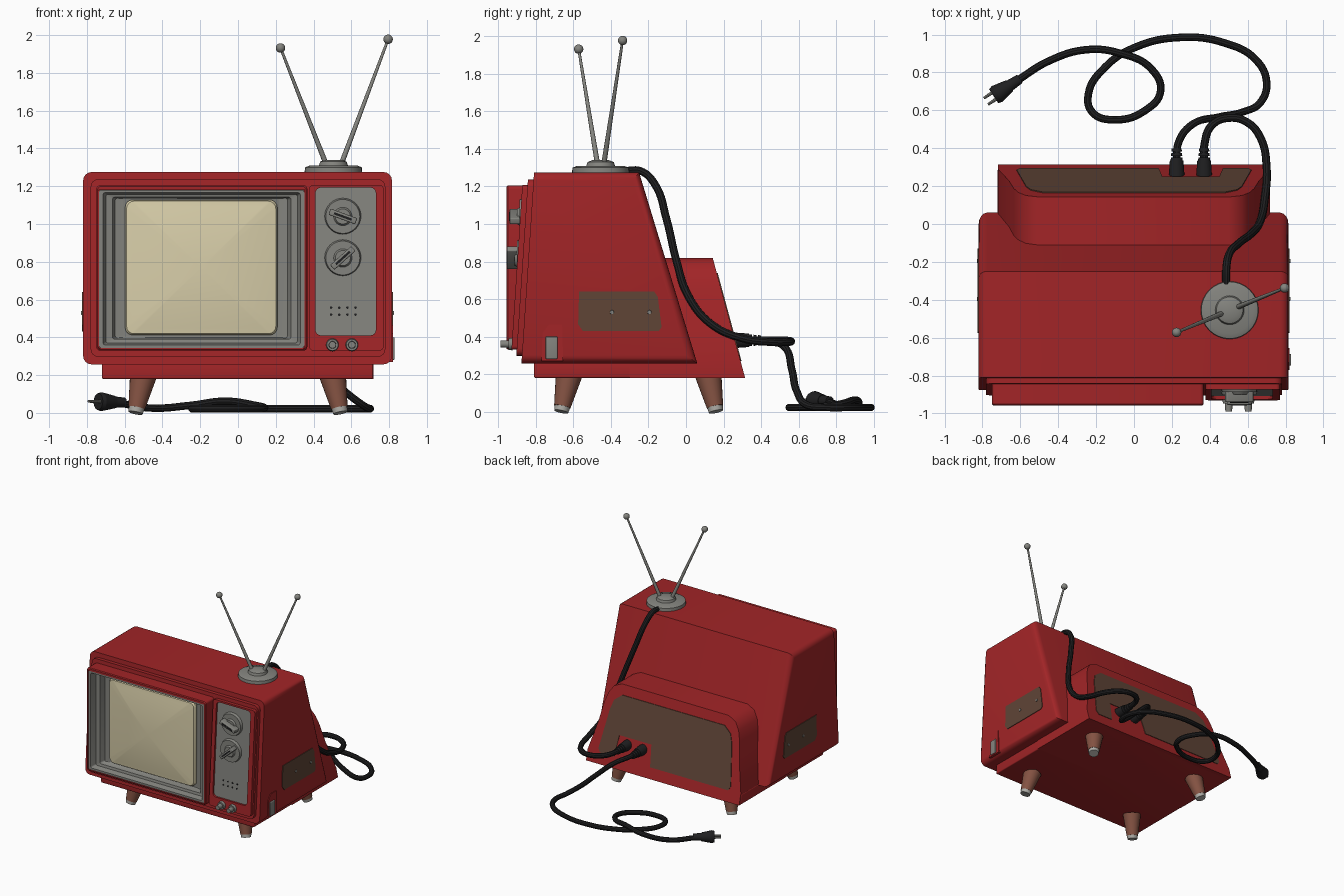
import bpy, bmesh, math
from mathutils import Vector, Matrix

if "Cube" in bpy.data.objects:
    bpy.data.objects.remove(bpy.data.objects["Cube"])


def material(name, rgb):
    m = bpy.data.materials.new(name)
    m.diffuse_color = (*rgb, 1)
    m.use_nodes = True
    m.node_tree.nodes["Principled BSDF"].inputs["Base Color"].default_value = m.diffuse_color
    return m


RED = material("red_shell", (0.36, 0.018, 0.02))
GREY = material("grey_metal", (0.23, 0.23, 0.21))
CREAM = material("cream_screen", (0.69, 0.62, 0.40))
BROWN = material("dark_brown_plate", (0.115, 0.058, 0.037))
WOOD = material("brown_leg", (0.23, 0.085, 0.055))
BLACK = material("black_rubber", (0.014, 0.014, 0.015))
PALE = material("pale_foot", (0.42, 0.41, 0.38))


def finish(name, bm, mat):
    bmesh.ops.recalc_face_normals(bm, faces=bm.faces)
    me = bpy.data.meshes.new(name)
    bm.to_mesh(me)
    bm.free()
    me.materials.append(mat)
    ob = bpy.data.objects.new(name, me)
    bpy.context.collection.objects.link(ob)
    return ob


def loft(name, rings, mat, bevel=0, pick=None):
    """Skin a list of closed point rings and cap both ends."""
    bm = bmesh.new()
    vs = [[bm.verts.new(p) for p in r] for r in rings]
    n = len(vs[0])
    for a, b in zip(vs, vs[1:]):
        for i in range(n):
            bm.faces.new((a[i], a[(i + 1) % n], b[(i + 1) % n], b[i]))
    bm.faces.new(vs[0])
    bm.faces.new(vs[-1])
    if bevel:
        edges = [e for e in bm.edges if pick is None or pick(e)]
        bmesh.ops.bevel(bm, geom=edges, offset=bevel, segments=4, profile=0.5, affect='EDGES')
    return finish(name, bm, mat)


def prism_x(name, pts, x0, x1, mat, bevel=0, pick=None):
    return loft(name, [[(x, y, z) for y, z in pts] for x in (x0, x1)], mat, bevel, pick)


def box(name, x0, x1, y0, y1, z0, z1, mat, bevel=0):
    return prism_x(name, [(y0, z0), (y1, z0), (y1, z1), (y0, z1)], x0, x1, mat, bevel)


def tube(name, p0, p1, r0, r1, mat, n=24):
    p0, p1 = Vector(p0), Vector(p1)
    d = p1 - p0
    m = Matrix.Translation((p0 + p1) / 2) @ d.to_track_quat('Z', 'Y').to_matrix().to_4x4()
    bm = bmesh.new()
    bmesh.ops.create_cone(bm, cap_ends=True, segments=n, radius1=r0, radius2=r1,
                          depth=d.length, matrix=m)
    return finish(name, bm, mat)


def rrect(x0, x1, z0, z1, r, n=5):
    """Rounded rectangle as (x, z) points."""
    pts = []
    for k, (cx, cz) in enumerate([(x1 - r, z1 - r), (x0 + r, z1 - r), (x0 + r, z0 + r), (x1 - r, z0 + r)]):
        for i in range(n):
            a = math.pi / 2 * (k + i / (n - 1))
            pts.append((cx + r * math.cos(a), cz + r * math.sin(a)))
    return pts


def slant(z):
    """y of the leaning front of the cabinet."""
    return -0.81 + 0.066 * (z - 1.275)


def slanted_ring(rect, r, off):
    return [(x, slant(z) + off, z) for x, z in rrect(*rect, r)]


def cord(name, pts, radius):
    cu = bpy.data.curves.new(name, 'CURVE')
    cu.dimensions = '3D'
    cu.bevel_depth, cu.bevel_resolution, cu.resolution_u = radius, 3, 8
    cu.use_fill_caps = True
    sp = cu.splines.new('BEZIER')
    sp.bezier_points.add(len(pts) - 1)
    for b, p in zip(sp.bezier_points, pts):
        b.co = p
        b.handle_left_type = b.handle_right_type = 'AUTO'
    cu.materials.append(BLACK)
    ob = bpy.data.objects.new(name, cu)
    bpy.context.collection.objects.link(ob)
    bpy.ops.object.select_all(action='DESELECT')
    ob.select_set(True)
    bpy.context.view_layer.objects.active = ob
    bpy.ops.object.convert(target='MESH')


# cabinet: sloping back, leaning front, rounded side edges
def side_edge(e):
    a, b = (v.co for v in e.verts)
    front = a.y < -0.8 and b.y < -0.8
    return abs(a.x - b.x) < 0.01 and not front


cabinet = prism_x("cabinet", [(slant(1.275), 1.275), (-0.25, 1.275), (0.06, 0.257), (slant(0.257), 0.257)],
                  -0.82, 0.815, RED, 0.045, side_edge)
front_step = loft("front_step", [slanted_ring((-0.78, 0.78, 0.297, 1.237), 0.04, o)
                                 for o in (0.05, -0.03)], RED)
screen_surround = loft("screen_surround", [
    [(x, y, z) for x, z in rrect(-0.75 + i, 0.367 - i, 0.33 + i, 1.205 - i, 0.02)]
    for y, i in ((-0.8, 0), (-0.95, 0), (-0.957, 0.006))], RED)

# pocket for the screen
cutter = box("pocket_cutter", -0.737, 0.352, -1.1, -0.79, 0.343, 1.182, RED)
cutter.hide_render = True
for ob in (cabinet, front_step, screen_surround):
    mod = ob.modifiers.new("pocket", 'BOOLEAN')
    mod.operation, mod.solver, mod.object = 'DIFFERENCE', 'EXACT', cutter
    bpy.context.view_layer.objects.active = ob
    bpy.ops.object.modifier_apply(modifier="pocket")
bpy.data.objects.remove(cutter)

# stepped grey liner and bulging screen
steps = [(-0.736, 0.351, 0.344, 1.181, -0.785), (-0.736, 0.351, 0.344, 1.181, -0.952),
         (-0.715, 0.33, 0.36, 1.166, -0.952), (-0.70, 0.315, 0.37, 1.156, -0.905),
         (-0.665, 0.28, 0.39, 1.142, -0.9), (-0.65, 0.262, 0.397, 1.137, -0.855),
         (-0.61, 0.22, 0.4, 1.134, -0.85)]
loft("screen_liner", [[(x, s[4], z) for x, z in rrect(*s[:4], 0.012)] for s in steps], GREY)
CX, CZ, HW, HH = -0.195, 0.77, 0.403, 0.358
rings = [[(x, -0.84, z) for x, z in rrect(CX - HW, CX + HW, CZ - HH, CZ + HH, 0.04)]]
for s in (1, 0.98, 0.9, 0.75, 0.6, 0.45, 0.3, 0.15, 0.03):
    ring = []
    for _, (x, _, z) in enumerate(rings[0]):
        u, v = (x - CX) / HW * s, (z - CZ) / HH * s
        ring.append((CX + u * HW, -0.865 - 0.01 * (s < 1) - 0.04 * (1 - u * u) - 0.012 * (1 - v * v), CZ + v * HH))
    rings.append(ring)
loft("screen", rings, CREAM)

# control panel: raised red lip around a recessed grey plate
outer, inner = (0.378, 0.77, 0.33, 1.207), (0.41, 0.73, 0.41, 1.193)
loft("control_lip", [slanted_ring(outer, 0.02, -0.01), slanted_ring(outer, 0.02, -0.058),
                     slanted_ring(inner, 0.03, -0.058), slanted_ring(inner, 0.03, -0.036)], RED)
loft("control_plate", [slanted_ring(inner, 0.03, o) for o in (-0.03, -0.042)], GREY)

# dials with bar grips
for i, (z, ang) in enumerate([(1.04, -20), (0.82, 42)]):
    x, y = 0.555, slant(z) - 0.04
    tube(f"dial_{i}", (x, y, z), (x, y - 0.022, z), 0.097, 0.09, GREY, 32)
    tube(f"dial_hub_{i}", (x, y - 0.02, z), (x, y - 0.035, z), 0.05, 0.04, GREY)
    grip = box(f"dial_grip_{i}", -0.075, 0.075, -0.035, 0.035, -0.017, 0.017, GREY, 0.006)
    grip.matrix_world = Matrix.Translation((x, y - 0.04, z)) @ Matrix.Rotation(math.radians(-ang), 4, 'Y')
    slot = box(f"dial_slot_{i}", -0.05, 0.05, -0.003, 0.003, -0.006, 0.006, BLACK)
    slot.matrix_world = Matrix.Translation((x, y - 0.075, z)) @ Matrix.Rotation(math.radians(-ang), 4, 'Y')

# speaker holes and small knobs
for i in range(8):
    x, z = 0.493 + 0.043 * (i % 4), 0.52 + 0.037 * (i // 4)
    y = slant(z) - 0.041
    tube(f"speaker_hole_{i}", (x, y, z), (x, y - 0.004, z), 0.007, 0.007, BLACK, 8)
for i, x in enumerate((0.5, 0.603)):
    y = slant(0.36) - 0.055
    tube(f"small_knob_base_{i}", (x, y, 0.36), (x, y - 0.022, 0.36), 0.034, 0.03, GREY)
    tube(f"small_knob_{i}", (x, y - 0.02, 0.36), (x, -0.99, 0.36), 0.02, 0.018, GREY)

# side plates, screws and power switch
plate = [(-0.57, 0.64), (-0.17, 0.64), (-0.15, 0.61), (-0.13, 0.45), (-0.145, 0.43),
         (-0.55, 0.43), (-0.575, 0.465)]
for name, x, s in (("right", 0.815, 1), ("left", -0.82, -1)):
    prism_x(f"{name}_side_plate", plate, x - 0.01 * s, x + 0.005 * s, BROWN)
    for i, y in enumerate((-0.395, -0.195)):
        tube(f"{name}_screw_{i}", (x, y, 0.53), (x + 0.01 * s, y, 0.53), 0.012, 0.01, GREY, 12)
prism_x("switch_plate", [(-0.77, 0.27), (-0.655, 0.27), (-0.66, 0.465), (-0.73, 0.465), (-0.765, 0.42)],
        0.8, 0.821, RED)
box("switch_button", 0.8, 0.829, -0.748, -0.685, 0.28, 0.4, GREY, 0.006)

# base and rear housing
box("base", -0.72, 0.715, -0.81, 0.29, 0.18, 0.262, RED, 0.008)


def rear(z):
    return 0.315 - 0.27 * (z - 0.18)


half = [(0.718, 0.18), (0.718, 0.27), (0.66, 0.5), (0.635, 0.65), (0.61, 0.73), (0.57, 0.79), (0.5, 0.82)]
section = half + [(-x, z) for x, z in reversed(half)]
loft("rear_housing", [[(x, -0.3, z) for x, z in section],
                      [(x, rear(z), z) for x, z in section]], RED)
panel = [(0.6, 0.27), (0.62, 0.3), (0.57, 0.62), (0.545, 0.69), (0.48, 0.74),
         (-0.48, 0.74), (-0.545, 0.69), (-0.57, 0.62), (-0.62, 0.3), (-0.6, 0.27),
         (0.13, 0.27), (0.15, 0.44), (0.45, 0.44), (0.47, 0.27)]
loft("rear_plate", [[(x, rear(z) + o, z) for x, z in panel] for o in (-0.004, 0.005)], BROWN)

# splayed legs
for sx, xs in (("left", -1), ("right", 1)):
    for sy, yt, yb in (("front", -0.625, -0.665), ("back", 0.12, 0.16)):
        top, foot = Vector((0.503 * xs, yt, 0.19)), Vector((0.542 * xs, yb, 0))
        mid = foot.lerp(top, 0.13)
        tube(f"{sy}_{sx}_leg", mid, top, 0.044, 0.07, WOOD)
        tube(f"{sy}_{sx}_foot", foot, mid, 0.038, 0.042, PALE)

# antenna
ax, ay = 0.505, -0.455
for i, (z0, z1, r0, r1) in enumerate([(1.27, 1.3, 0.153, 0.15), (1.3, 1.31, 0.15, 0.125),
                                      (1.305, 1.33, 0.078, 0.07), (1.33, 1.34, 0.07, 0.045)]):
    tube(f"antenna_base_{i}", (ax, ay, z0), (ax, ay, z1), r0, r1, GREY, 32)
for i, (a, b) in enumerate([((0.465, -0.472, 1.32), (0.225, -0.572, 1.932)),
                            ((0.548, -0.438, 1.32), (0.795, -0.338, 1.978))]):
    tube(f"antenna_rod_{i}", a, b, 0.014, 0.007, GREY, 12)
    bm = bmesh.new()
    bmesh.ops.create_uvsphere(bm, u_segments=16, v_segments=10, radius=0.025, matrix=Matrix.Translation(b))
    finish(f"antenna_ball_{i}", bm, GREY)

# cords
cord("antenna_cord", [(0.487, -0.32, 1.285), (0.487, -0.24, 1.282), (0.5, -0.165, 1.21), (0.55, -0.105, 1.03),
                      (0.62, -0.05, 0.8), (0.665, 0.01, 0.62), (0.69, 0.13, 0.47), (0.7, 0.3, 0.39),
                      (0.67, 0.45, 0.37), (0.6, 0.535, 0.37), (0.5, 0.56, 0.375), (0.41, 0.52, 0.38),
                      (0.372, 0.42, 0.38), (0.37, 0.33, 0.38)], 0.021)
cord("power_cord", [(0.225, 0.33, 0.38), (0.235, 0.43, 0.38), (0.3, 0.52, 0.35), (0.45, 0.565, 0.22),
                    (0.57, 0.59, 0.11), (0.67, 0.645, 0.035), (0.7, 0.75, 0.022), (0.64, 0.87, 0.022),
                    (0.48, 0.955, 0.022), (0.25, 0.985, 0.022), (0, 0.93, 0.022), (-0.15, 0.83, 0.022),
                    (-0.24, 0.69, 0.022), (-0.22, 0.59, 0.022), (-0.1, 0.55, 0.022), (0.06, 0.6, 0.022),
                    (0.14, 0.7, 0.025), (0.09, 0.82, 0.04), (-0.07, 0.9, 0.062), (-0.25, 0.92, 0.04),
                    (-0.45, 0.86, 0.025), (-0.62, 0.755, 0.05)], 0.02)

# connectors on the rear
for i, x in enumerate((0.225, 0.37)):
    tube(f"connector_{i}", (x, 0.25, 0.38), (x, 0.335, 0.38), 0.042, 0.036, BLACK)
    for k in range(3):
        y = 0.335 + 0.024 * k
        tube(f"connector_rib_{i}_{k}", (x, y, 0.38), (x, y + 0.016, 0.38), 0.032 - 0.002 * k, 0.03 - 0.002 * k, BLACK)

# mains plug
tip = Vector((-0.74, 0.675, 0.06))
d = (tip - Vector((-0.6, 0.768, 0.055))).normalized()
across = Vector((-d.y, d.x, 0)).normalized()
tube("plug_neck", tip - d * 0.165, tip - d * 0.08, 0.026, 0.032, BLACK)
tube("plug_body", tip - d * 0.1, tip - d * 0.02, 0.034, 0.05, BLACK)
tube("plug_face", tip - d * 0.02, tip, 0.05, 0.044, BLACK)
for i, s in enumerate((-0.02, 0.02)):
    tube(f"plug_prong_{i}", tip + across * s, tip + across * s + d * 0.05, 0.009, 0.007, GREY, 8)

# smooth curved surfaces, keep corners sharp
bpy.ops.object.select_all(action='SELECT')
bpy.context.view_layer.objects.active = cabinet
bpy.ops.object.shade_smooth_by_angle(angle=math.radians(35))
